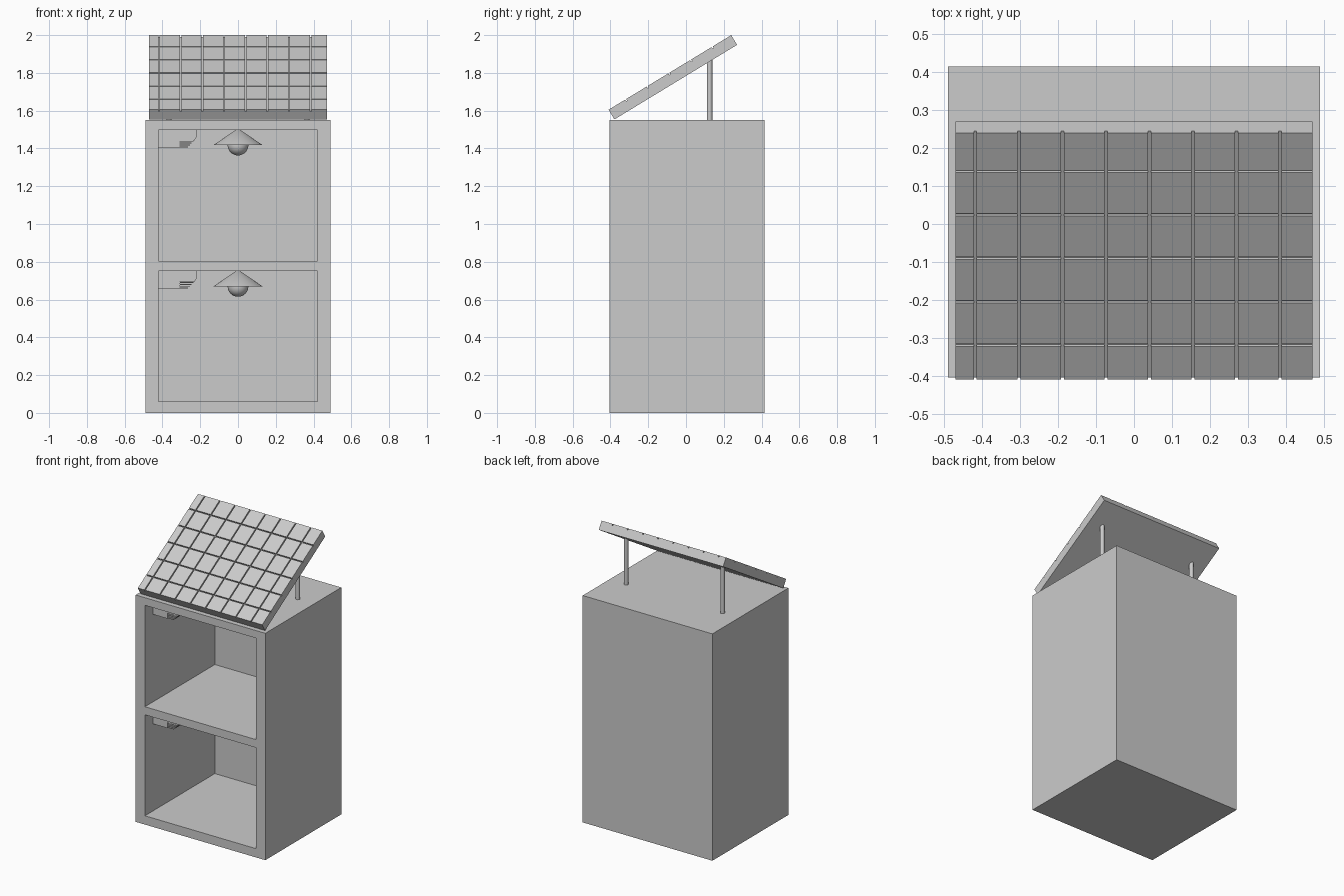
import bpy, bmesh, math
from mathutils import Matrix, Vector

if "Cube" in bpy.data.objects:
    bpy.data.objects.remove(bpy.data.objects["Cube"], do_unlink=True)

grey = bpy.data.materials.new("light_grey")
grey.use_nodes = True
grey.diffuse_color = (0.6, 0.6, 0.6, 1)
grey.node_tree.nodes["Principled BSDF"].inputs["Base Color"].default_value = (0.6, 0.6, 0.6, 1)


def finish(name, bm, smooth=False):
    bmesh.ops.recalc_face_normals(bm, faces=bm.faces)
    mesh = bpy.data.meshes.new(name)
    bm.to_mesh(mesh)
    bm.free()
    mesh.materials.append(grey)
    obj = bpy.data.objects.new(name, mesh)
    bpy.context.collection.objects.link(obj)
    bpy.ops.object.select_all(action="DESELECT")
    obj.select_set(True)
    bpy.context.view_layer.objects.active = obj
    if smooth:
        bpy.ops.object.shade_smooth_by_angle(angle=math.radians(35))
    return obj


def add_box(bm, low, high):
    low, high = Vector(low), Vector(high)
    m = Matrix.Translation((low + high) / 2) @ Matrix.Diagonal((*(high - low), 1))
    bmesh.ops.create_cube(bm, size=1, matrix=m)


def box(name, low, high):
    bm = bmesh.new()
    add_box(bm, low, high)
    return finish(name, bm)


def cone(name, r1, r2, x, y, z1, z2):
    bm = bmesh.new()
    bmesh.ops.create_cone(bm, cap_ends=True, segments=32, radius1=r1, radius2=r2,
                          depth=z2 - z1, matrix=Matrix.Translation((x, y, (z1 + z2) / 2)))
    return finish(name, bm, True)


def extrude_along_y(name, profile, y1, y2):
    bm = bmesh.new()
    face = bm.faces.new([bm.verts.new((x, y1, z)) for x, z in profile])
    new = bmesh.ops.extrude_face_region(bm, geom=[face])["geom"]
    bmesh.ops.translate(bm, vec=(0, y2 - y1, 0),
                        verts=[v for v in new if isinstance(v, bmesh.types.BMVert)])
    return finish(name, bm)


# Cabinet with two open compartments
cabinet = box("cabinet", (-0.49, -0.405, 0), (0.49, 0.415, 1.55))
for bottom, top in ((0.06, 0.75), (0.805, 1.498)):
    cutter = box("compartment_cutter", (-0.42, -0.6, bottom), (0.42, 0.35, top))
    cutter.hide_render = True
    bpy.context.view_layer.objects.active = cabinet
    cut = cabinet.modifiers.new("compartment", "BOOLEAN")
    cut.operation = "DIFFERENCE"
    cut.solver = "EXACT"
    cut.object = cutter
    bpy.ops.object.modifier_apply(modifier=cut.name)
    bpy.data.objects.remove(cutter, do_unlink=True)

# Fittings under each compartment ceiling
for level, top in (("lower", 0.75), ("upper", 1.498)):
    # Hanging lamp
    cone(level + "_lamp_shade", 0.13, 0.012, 0, 0, top - 0.08, top)
    bm = bmesh.new()
    bmesh.ops.create_uvsphere(bm, u_segments=32, v_segments=16, radius=0.055,
                              matrix=Matrix.Translation((0, 0, top - 0.08)))
    finish(level + "_lamp_bulb", bm, True)

    # Wall cooling unit with a notched, rounded lower edge
    profile = [(-0.42, top), (-0.42, top - 0.094), (-0.307, top - 0.094),
               (-0.307, top - 0.055), (-0.23, top - 0.055), (-0.218, top - 0.035),
               (-0.218, top)]
    extrude_along_y(level + "_cooler_body", profile, -0.32, 0.26)
    bm = bmesh.new()
    for i in range(4):
        z = top - 0.092 + i * 0.01
        add_box(bm, (-0.31, -0.318, z), (-0.265 + i * 0.01, 0.258, z + 0.005))
    finish(level + "_cooler_louvres", bm)

# Tilted solar panel: a slab with tiles separated by narrow grooves
width, length, thick, groove, depth = 0.47, 0.76, 0.06, 0.007, 0.01
tilt = Matrix.Translation((0, -0.41, 1.605)) @ Matrix.Rotation(math.radians(31.3), 4, "X")
columns = [-width] + [-0.418 + 0.1147 * i for i in range(8)] + [width]
rows = [0] + [0.106 + 0.134 * i for i in range(5)] + [length]


def spans(edges):
    for i in range(len(edges) - 1):
        yield (edges[i] + (groove / 2 if i else 0),
               edges[i + 1] - (groove / 2 if i < len(edges) - 2 else 0))


bm = bmesh.new()
add_box(bm, (-width, 0, -thick), (width, length, -depth))
for x1, x2 in spans(columns):
    for y1, y2 in spans(rows):
        add_box(bm, (x1, y1, -depth), (x2, y2, 0))
bm.transform(tilt)
finish("solar_panel", bm)

# Rear posts holding the panel
for side, x in (("left", 0.365), ("right", -0.365)):
    cone(side + "_panel_post", 0.014, 0.014, x, 0.125, 1.545, 1.88)
